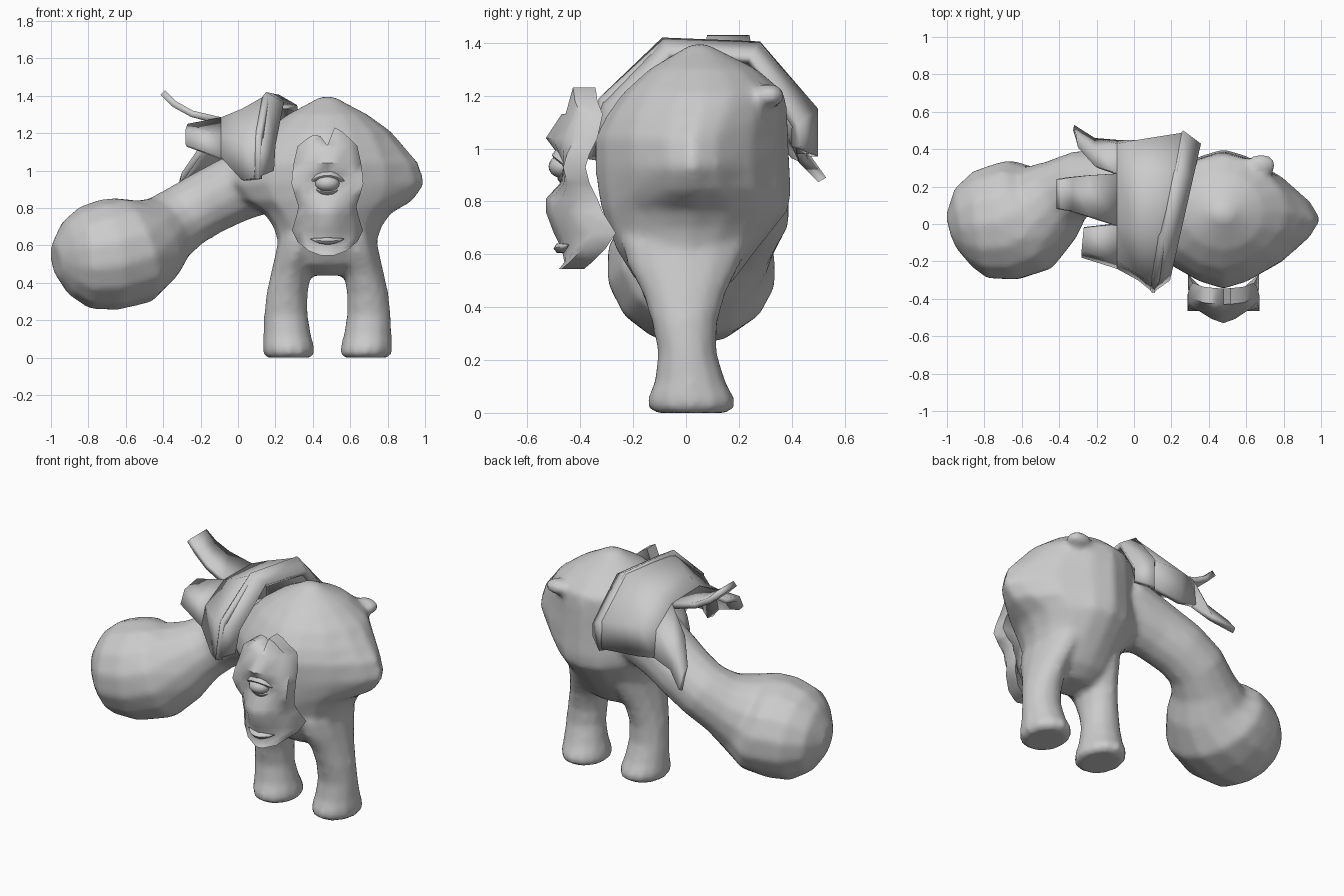
import bpy, bmesh, math
from mathutils import Vector

if "Cube" in bpy.data.objects:
    bpy.data.objects.remove(bpy.data.objects["Cube"])

grey = bpy.data.materials.new("pale grey")
grey.diffuse_color = (0.6, 0.6, 0.6, 1)
grey.use_nodes = True
grey.node_tree.nodes["Principled BSDF"].inputs["Base Color"].default_value = grey.diffuse_color
CX = 0.478  # body centre line


def make(name, bm, angle=40, recalc=True):
    if recalc:
        bmesh.ops.recalc_face_normals(bm, faces=bm.faces)
    me = bpy.data.meshes.new(name)
    bm.to_mesh(me)
    bm.free()
    me.materials.append(grey)
    ob = bpy.data.objects.new(name, me)
    bpy.context.collection.objects.link(ob)
    bpy.ops.object.select_all(action='DESELECT')
    ob.select_set(True)
    bpy.context.view_layer.objects.active = ob
    bpy.ops.object.shade_smooth_by_angle(angle=math.radians(angle))
    return ob


def loft(name, rings, angle=40):
    """Skin a list of closed point rings and cap both ends."""
    bm = bmesh.new()
    vs = [[bm.verts.new(p) for p in r] for r in rings]
    n = len(vs[0])
    for a, b in zip(vs, vs[1:]):
        for i in range(n):
            bm.faces.new((a[i], a[(i + 1) % n], b[(i + 1) % n], b[i]))
    bm.faces.new(vs[0])
    bm.faces.new(vs[-1])
    return make(name, bm, angle)


def grid(name, rows, thick=0, angle=50, push=None):
    """Skin open rows of points; thicken along normals, or extrude by push."""
    bm = bmesh.new()
    vs = [[bm.verts.new(p) for p in r] for r in rows]
    for j in range(len(vs) - 1):
        for i in range(len(vs[0]) - 1):
            bm.faces.new((vs[j][i], vs[j][i + 1], vs[j + 1][i + 1], vs[j + 1][i]))
    if push:
        front = bm.faces[:]
        back = bmesh.ops.duplicate(bm, geom=bm.verts[:] + bm.edges[:] + front)
        moved = [g for g in back["geom"] if isinstance(g, bmesh.types.BMVert)]
        bmesh.ops.translate(bm, verts=moved, vec=push)
        bmesh.ops.bridge_loops(bm, edges=[e for e in bm.edges if e.is_boundary])
    ob = make(name, bm, angle, recalc=bool(push))
    if thick:
        mod = ob.modifiers.new("thickness", 'SOLIDIFY')
        mod.thickness, mod.offset = thick, -1
    return ob


def flat_ring(cx, a, y0, y1, z, power=1.0, n=16):
    """Horizontal ring; power above 1 pinches it towards a diamond."""
    pts = []
    for i in range(n):
        t = 2 * math.pi * i / n
        c, s = math.cos(t), math.sin(t)
        px = math.copysign(abs(c) ** power, c)
        py = math.copysign(abs(s) ** power, s)
        pts.append((cx + a * px, (y0 + y1) / 2 + (y1 - y0) / 2 * py, z))
    return pts


def ellipsoid(name, centre, size):
    bm = bmesh.new()
    bmesh.ops.create_uvsphere(bm, u_segments=16, v_segments=10, radius=1)
    for v in bm.verts:
        v.co = [c + s * k for c, s, k in zip(centre, size, v.co)]
    return make(name, bm, 60)


# Torso: wide pinched shoulders, narrow hips
torso = [(0.44, .14, -.10, .10, 1), (0.50, .24, -.19, .18, 1), (0.62, .266, -.265, .27, 1),
         (0.70, .29, -.295, .335, 1), (0.77, .34, -.32, .39, 1.1), (0.84, .46, -.335, .40, 1.35),
         (0.93, .525, -.345, .395, 1.45), (1.04, .49, -.345, .39, 1.4), (1.12, .42, -.305, .385, 1.25),
         (1.21, .34, -.24, .375, 1.1), (1.30, .215, -.14, .27, 1), (1.36, .10, -.04, .15, 1),
         (1.395, .04, .02, .08, 1)]
flesh = [loft("torso", [flat_ring(CX, a, y0, y1, z, p) for z, a, y0, y1, p in torso])]

# Legs with flared feet
leg = [(0.0, .205, .118, -.12, .16), (0.015, .205, .137, -.143, .183), (0.05, .208, .14, -.148, .188),
       (0.12, .215, .129, -.12, .15), (0.23, .222, .118, -.107, .117), (0.34, .216, .112, -.13, .12),
       (0.45, .195, .108, -.165, .15), (0.55, .165, .115, -.22, .2), (.65, .14, .12, -.25, .25)]
for name, s in (("left_leg", -1), ("right_leg", 1)):
    flesh.append(loft(name, [flat_ring(CX + s * x, a, y0, y1, z, n=12) for z, x, a, y0, y1 in leg]))

# Arm swelling into a club-like fist
arm = [(.22, .14, 1.0, .20), (-.02, .19, .90, .18), (-.16, .22, .83, .175), (-.28, .22, .76, .175),
       (-.38, .17, .69, .19), (-.46, .10, .63, .24), (-.56, .05, .575, .295), (-.69, .01, .55, .30),
       (-.82, -.005, .535, .275), (-.91, -.02, .53, .205), (-.975, -.04, .52, .09)]
path = [Vector(p[:3]) for p in arm]
rings = []
for i, p in enumerate(path):
    d = (path[min(i + 1, len(path) - 1)] - path[max(i - 1, 0)]).normalized()
    u = d.cross(Vector((0, 1, 0))).normalized()
    v = d.cross(u) * (1.07 if i > 5 else 1)
    rings.append([p + arm[i][3] * (math.cos(t) * u + math.sin(t) * v)
                  for t in (2 * math.pi * k / 14 for k in range(14))])
flesh.append(loft("arm_and_fist", rings))

# Knob behind the shoulder
flesh.append(ellipsoid("shoulder_knob", (.68, .315, 1.2), (.08, .06, .045)))

# Fuse all flesh into one smooth body
bpy.ops.object.select_all(action='DESELECT')
for ob in flesh:
    ob.select_set(True)
bpy.context.view_layer.objects.active = flesh[0]
bpy.ops.object.join()
body = flesh[0]
body.name = "body"
mod = body.modifiers.new("fuse", 'REMESH')
mod.mode, mod.voxel_size, mod.use_smooth_shade = 'VOXEL', 0.02, True
mod = body.modifiers.new("soften", 'SMOOTH')
mod.factor, mod.iterations = 0.5, 5

# Shoulder cape: arch over the shoulder, torn into three strips
arch0 = [(-.37, .96), (-.33, 1.19), (-.09, 1.41), (.28, 1.40), (.49, 1.15), (.49, .98)]
arch1 = [(-.30, .95), (-.27, 1.16), (-.03, 1.33), (.26, 1.33), (.45, 1.18), (.45, .98)]
arch2 = [(-.24, 1.07), (-.20, 1.19), (-.01, 1.285), (.27, 1.28), (.43, 1.17), (.45, 1.00)]
row0 = [(.14 + .19 * (y + .2), y, z) for y, z in arch0]
row1 = [(.02, y, z) for y, z in arch1]
row2 = [(-.09, y, z) for y, z in arch2]
grid("cape", [row0, row1, row2], .035)
grid("cape_front_strip", [row2[0:3], [(-.28, -.18, 1.14), (-.28, -.14, 1.22), (-.27, -.03, 1.25)]], .035)
grid("cape_top_strip", [row2[2:4], [(-.24, .04, 1.32), (-.24, .26, 1.32)],
                        [(-.33, .07, 1.37), (-.33, .25, 1.37)], [(-.39, .08, 1.43), (-.39, .24, 1.43)]], .035)
grid("cape_back_strip", [row2[3:6], [(-.21, .31, 1.12), (-.21, .41, 1.06), (-.21, .46, .96)],
                         [(-.30, .41, .99), (-.31, .48, .96), (-.32, .53, .89)]], .035)

# Collar band: thick bevelled edge of the cape
band = [(-.37, .96), (-.33, 1.19), (-.09, 1.42), (.28, 1.405), (.50, 1.15), (.50, .97)]
outer = [(.13 + .19 * (y + .2), y, z) for y, z in band]
inner = [(x + .095, .06 + (y - .06) * .84, z - .055 if z > 1.1 else z + .04) for x, y, z in outer]
grid("collar_band", [inner, outer], .04)

# Mask: curved shield with rows of (z, half width, rim y, centre y)
mask = [(1.20, .11, -.42, -.43), (1.13, .16, -.40, -.47), (1.04, .18, -.42, -.53), (.98, .188, -.45, -.485),
        (.93, .192, -.465, -.465), (.87, .175, -.45, -.475), (.81, .155, -.42, -.53), (.76, .165, -.40, -.53),
        (.68, .19, -.35, -.50), (.62, .16, -.39, -.47), (.57, .10, -.44, -.46), (.545, .03, -.47, -.48)]
cols = [-1, -.7, -.35, 0, .35, .7, 1]
crown = [-.03, -.01, -.015, -.065, .03, .01, -.02]  # jagged top edge
rows = []
for j, (z, w, yr, yc) in enumerate(mask):
    rows.append([(CX + w * u, yc + (yr - yc) * abs(u) ** 1.5, z + (crown[i] if j == 0 else 0))
                 for i, u in enumerate(cols)])
grid("mask", rows[::-1], push=(0, .085, 0), angle=60)

# Eyeball, heavy lids and mouth
ellipsoid("eyeball", (CX, -.465, .932), (.065, .055, .045))


def lid(name, rise, z0, y0, half, r):
    ring_list = []
    for i in range(9):
        u = -1 + i / 4
        t = r * (1.1 - u * u)
        c = Vector((CX + half * u, y0 + .03 * u * u, z0 + rise * (1 - u * u)))
        ring_list.append([c + Vector((0, t * math.cos(k * math.pi / 3), .8 * t * math.sin(k * math.pi / 3)))
                          for k in range(6)])
    return loft(name, ring_list, 60)


lid("upper_lid", .045, .93, -.475, .11, .03)
lid("lower_lid", -.035, .92, -.465, .10, .02)
lid("lower_lip", -.012, .635, -.475, .09, .024)
